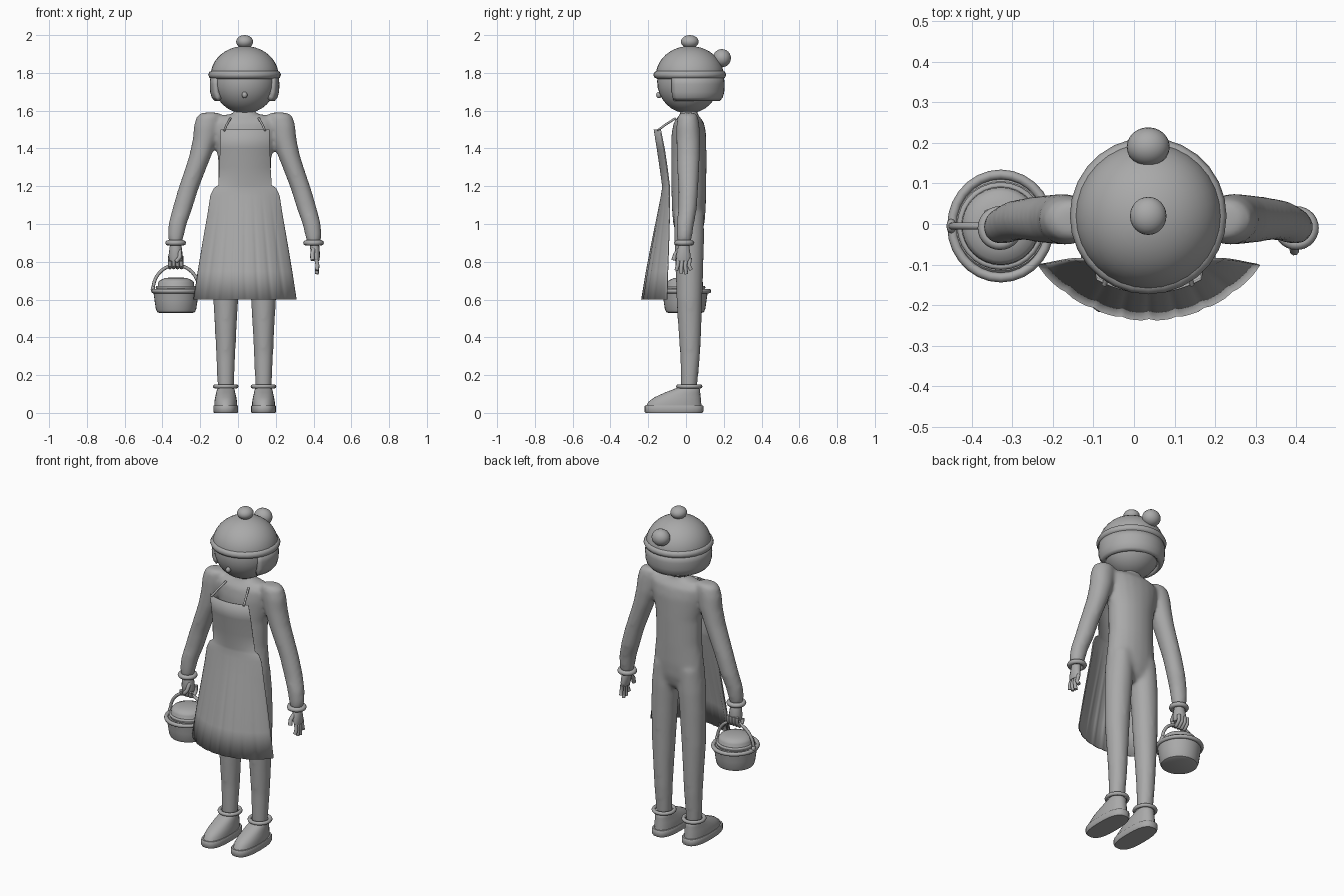
import bpy, bmesh, math
from math import sin, cos, pi, radians

cube = bpy.data.objects.get("Cube")
if cube:
    bpy.data.objects.remove(cube)

grey = bpy.data.materials.new("plain_grey")
grey.use_nodes = True
grey.diffuse_color = (0.4, 0.4, 0.4, 1)
grey.node_tree.nodes["Principled BSDF"].inputs["Base Color"].default_value = (0.4, 0.4, 0.4, 1)

CX = 0.035          # symmetry plane of the figure
SIDES = (("right", -1), ("left", 1))


def finish(name, bm, angle=40):
    bmesh.ops.recalc_face_normals(bm, faces=bm.faces)
    mesh = bpy.data.meshes.new(name)
    bm.to_mesh(mesh)
    bm.free()
    mesh.materials.append(grey)
    ob = bpy.data.objects.new(name, mesh)
    bpy.context.collection.objects.link(ob)
    bpy.ops.object.select_all(action='DESELECT')
    ob.select_set(True)
    bpy.context.view_layer.objects.active = ob
    bpy.ops.object.shade_smooth_by_angle(angle=radians(angle))
    return ob


def loft(bm, rings, n=20, power=1.0):
    """Skin horizontal rings (x, y, z, rx, ry) into a closed form."""
    shape = lambda t: math.copysign(abs(t) ** power, t)
    loops = []
    for x, y, z, rx, ry in rings:
        loops.append([bm.verts.new((x + rx * shape(cos(2 * pi * i / n)),
                                    y + ry * shape(sin(2 * pi * i / n)), z)) for i in range(n)])
    for a, b in zip(loops, loops[1:]):
        for i in range(n):
            j = (i + 1) % n
            bm.faces.new((a[i], a[j], b[j], b[i]))
    bm.faces.new(loops[0])
    bm.faces.new(loops[-1])


def solid(name, rings, n=20, power=1.0):
    bm = bmesh.new()
    loft(bm, rings, n, power)
    return finish(name, bm)


def turned(name, x, y, profile, n=32):
    return solid(name, [(x, y, z, r, r) for r, z in profile], n)


def ball(name, centre, radii, segments=24):
    bm = bmesh.new()
    bmesh.ops.create_uvsphere(bm, u_segments=segments, v_segments=segments // 2, radius=1)
    for v in bm.verts:
        v.co = [c + r * k for c, r, k in zip(centre, radii, v.co)]
    return finish(name, bm, 80)


def tube(name, points, radius, closed=False):
    curve = bpy.data.curves.new(name, 'CURVE')
    curve.dimensions = '3D'
    curve.bevel_depth = radius
    curve.bevel_resolution = 2
    curve.use_fill_caps = True
    spline = curve.splines.new('POLY')
    spline.points.add(len(points) - 1)
    for p, co in zip(spline.points, points):
        p.co = (*co, 1)
    spline.use_cyclic_u = closed
    ob = bpy.data.objects.new(name, curve)
    bpy.context.collection.objects.link(ob)
    bpy.ops.object.select_all(action='DESELECT')
    ob.select_set(True)
    bpy.context.view_layer.objects.active = ob
    bpy.ops.object.convert(target='MESH')
    ob = bpy.context.object
    ob.data.materials.clear()
    ob.data.materials.append(grey)
    bpy.ops.object.shade_smooth_by_angle(angle=radians(50))


def hoop(name, x, y, z, rx, ry, thick, n=28):
    tube(name, [(x + rx * cos(2 * pi * i / n), y + ry * sin(2 * pi * i / n), z)
                for i in range(n)], thick, True)


def sheet(name, rows, columns, point, thick):
    """Grid surface from point(row, t) with t from -1 to 1, given thickness."""
    bm = bmesh.new()
    grid = [[bm.verts.new(point(r, 2 * i / columns - 1)) for i in range(columns + 1)] for r in rows]
    for a, b in zip(grid, grid[1:]):
        for i in range(columns):
            bm.faces.new((a[i], a[i + 1], b[i + 1], b[i]))
    ob = finish(name, bm)
    mod = ob.modifiers.new("thickness", 'SOLIDIFY')
    mod.thickness = thick
    mod.offset = 0


# Body: torso, arms and legs fused into one smooth skin
bm = bmesh.new()
loft(bm, [(CX, .015, z, rx, ry) for z, rx, ry in (
    (.91, .08, .04), (.94, .135, .065), (1.0, .157, .083), (1.08, .153, .09), (1.2, .14, .093),
    (1.35, .142, .094), (1.48, .17, .092), (1.54, .18, .08), (1.57, .15, .055),
    (1.585, .06, .045), (1.64, .045, .04))])
for side, s in SIDES:
    loft(bm, [(CX + s * x, y, z, rx, ry) for x, y, z, rx, ry in (
        (.18, .01, 1.59, .045, .038), (.188, .01, 1.572, .066, .054), (.2, .01, 1.52, .069, .062),
        (.21, .012, 1.45, .065, .064), (.235, .012, 1.36, .059, .062), (.264, .012, 1.28, .056, .058),
        (.3, .012, 1.18, .054, .053), (.33, .008, 1.08, .053, .05), (.355, -.003, 1.0, .049, .046),
        (.364, -.008, .94, .044, .042), (.366, -.01, .9, .036, .036))])
    loft(bm, [(CX + s * x, y, z, rx, ry) for x, y, z, rx, ry in (
        (.08, .015, 1.06, .07, .08), (.087, .017, .92, .077, .08), (.094, .018, .8, .074, .075),
        (.1, .018, .6, .067, .069), (.1, .02, .45, .058, .062), (.1, .022, .3, .051, .053),
        (.1, .015, .12, .043, .043))])
body = finish("body", bm)
fuse = body.modifiers.new("fuse", 'REMESH')
fuse.mode = 'VOXEL'
fuse.voxel_size = .011
fuse.use_smooth_shade = True
soft = body.modifiers.new("soften", 'SMOOTH')
soft.factor = .5
soft.iterations = 12

# Head, nose and hat
HY = .02
ball("head", (CX, .012, 1.755), (.168, .165, .17), 32)
ball("nose", (CX, -.143, 1.683), (.015, .015, .017), 12)
dome = [(.18 * cos(a), 1.785 + .157 * sin(a)) for a in [i * pi / 20 for i in range(10)]]
turned("hat_dome", CX, HY, dome + [(.01, 1.942)])
hoop("hat_brim", CX, HY, 1.79, .171, .171, .022)
ball("top_pompom", (CX, HY, 1.965), (.045, .047, .035))
ball("back_pompom", (CX, .19, 1.878), (.053, .048, .048))


def flap_point(row, t):
    z, r = row
    a = pi / 2 + t * radians(122)
    return CX + r * cos(a), HY + r * sin(a), z


sheet("hat_flap", [(1.785, .168), (1.74, .172), (1.7, .17), (1.675, .163), (1.66, .15)],
      30, flap_point, .025)


# Apron: bib flowing into a skirt, each row is height, half width, middle y, edge y, crease depth
def apron_point(row, t):
    z, w, mid, edge, crease = row
    sag = edge - mid
    radius = (w * w + sag * sag) / (2 * sag)
    arc = radius - math.sqrt(radius ** 2 - (w * t) ** 2)
    return CX + .002 + w * t, mid + arc + crease * abs(cos(t * 4 * pi)) ** 8, z


sheet("apron", [(1.5, .128, -.168, -.135, 0), (1.4, .131, -.152, -.115, 0),
                (1.3, .134, -.137, -.1, 0), (1.205, .14, -.124, -.088, 0),
                (1.19, .163, -.124, -.086, 0), (1.15, .182, -.13, -.086, 0),
                (1.05, .197, -.15, -.088, .001), (.9, .223, -.181, -.094, .003),
                (.75, .248, -.21, -.1, .004), (.6, .271, -.235, -.104, .004)],
      64, apron_point, .006)
for side, s in SIDES:
    tube(side + "_apron_strap", [(CX + s * .108, -.15, 1.495), (CX + s * .095, -.11, 1.525),
                                 (CX + s * .075, -.055, 1.56)], .006)

# Shoes, ankle cuffs and wrist cuffs
for side, s in SIDES:
    x = CX + s * .1
    solid(side + "_sole", [(x, -.064, z, r, q) for z, r, q in (
        (0, .062, .15), (.008, .066, .156), (.035, .066, .156), (.04, .063, .152))], 24, .75)
    solid(side + "_shoe", [(x, y, z, rx, ry) for y, z, rx, ry in (
        (-.064, .038, .06, .146), (-.06, .058, .06, .14), (-.044, .083, .056, .122),
        (-.018, .108, .05, .093), (.004, .125, .046, .07), (.013, .138, .04, .05))], 24, .9)
    hoop(side + "_ankle_cuff", x, .017, .14, .057, .059, .011)
    hoop(side + "_wrist_cuff", CX + s * .365, -.01, .9, .041, .04, .014)

# Open hand with spread fingers
HX = CX + .372
solid("left_palm", [(HX + x, y, z, rx, ry) for x, y, z, rx, ry in (
    (-.004, -.01, .91, .024, .026), (0, -.012, .87, .025, .032), (.005, -.014, .83, .022, .04),
    (.008, -.014, .805, .015, .036))], 14)
for i, tip in enumerate((.755, .738, .735, .757)):
    y = -.042 + .02 * i
    tube("left_finger_%d" % (i + 1), [(HX + .006, y + .003, .82), (HX + .014, y - .002, .78),
                                      (HX + .01, y + (i - 1.5) * .006, tip)], .0105)
tube("left_thumb", [(HX - .006, -.03, .87), (HX - .014, -.056, .84), (HX - .012, -.066, .808)], .012)

# Closed hand gripping the handle
GX = CX - .365
solid("right_palm", [(GX, y, z, rx, ry) for y, z, rx, ry in (
    (-.008, .91, .026, .026), (-.006, .87, .033, .034), (-.004, .83, .038, .037),
    (-.004, .805, .034, .033))], 14)
for i in range(4):
    x = GX - .03 + .02 * i
    tube("right_finger_%d" % (i + 1), [(x, .026, .83), (x, .026, .795), (x, .002, .77),
                                       (x, -.025, .782), (x, -.028, .805)], .0105)
tube("right_thumb", [(GX + .022, -.022, .86), (GX + .022, -.046, .825), (GX + .002, -.046, .8)], .011)

# Covered basket
BX, BY = -.328, -.005
turned("basket_bowl", BX, BY, [(.085, .528), (.1, .534), (.107, .55), (.113, .59), (.12, .64), (.11, .65)])
hoop("basket_rim", BX, BY, .645, .12, .127, .012)
turned("basket_lid", BX, BY, [(.1, .645), (.104, .662), (.096, .672), (.095, .69),
                              (.085, .703), (.06, .713), (.03, .717), (.008, .718)])
hoop("lid_rim", BX, BY, .665, .1, .1, .008)
tube("basket_handle", [(BX + .121 * cos(a), BY, .655 + .127 * sin(a))
                       for a in [i * pi / 20 for i in range(21)]], .009)
for side, s in SIDES:
    ball(side + "_handle_mount", (BX + s * .122, BY, .655), (.012, .018, .018), 12)
